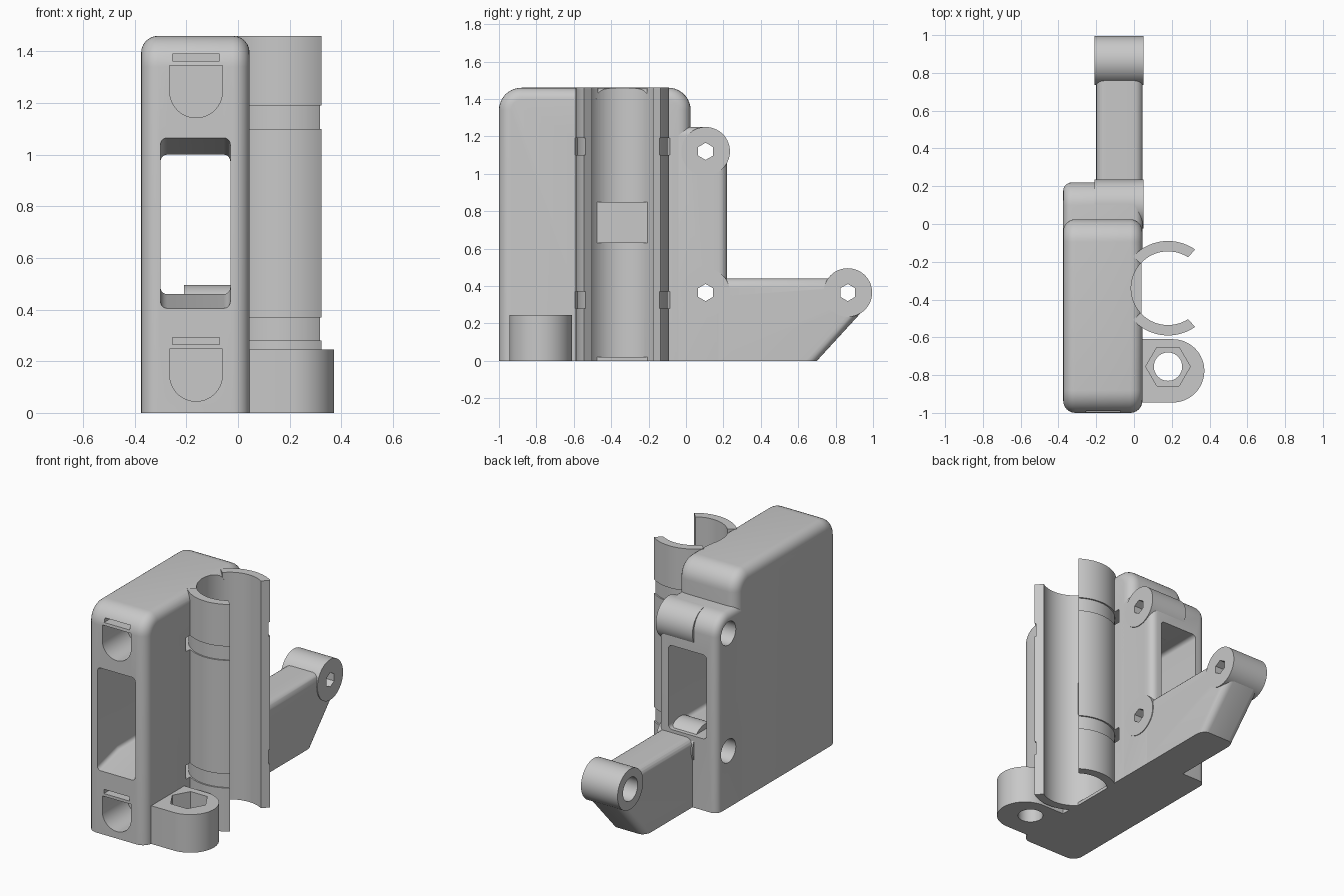
import bpy, bmesh
from math import cos, sin, radians

cube = bpy.data.objects.get("Cube")
if cube:
    bpy.data.objects.remove(cube)

GREY = (0.58, 0.58, 0.58, 1)
grey = bpy.data.materials.new("plain grey")
grey.use_nodes = True
grey.diffuse_color = GREY
grey.node_tree.nodes["Principled BSDF"].inputs["Base Color"].default_value = GREY

PLACE = {
    "x": lambda a, b, d: (d, a, b),
    "y": lambda a, b, d: (a, d, b),
    "z": lambda a, b, d: (a, b, d),
}


def arc(center, r, start, end, n=32):
    angles = [radians(start + (end - start) * i / n) for i in range(n + 1)]
    return [(center[0] + r * cos(t), center[1] + r * sin(t)) for t in angles]


def circle(center, r, n=48, turn=0):
    return arc(center, r, turn, turn + 360, n)[:-1]


def rect(a0, a1, b0, b1):
    return [(a0, b0), (a1, b0), (a1, b1), (a0, b1)]


def soft_rect(a0, a1, b0, b1, r):
    """Rectangle with rounded corners."""
    corners = [(a1 - r, b1 - r, 0), (a0 + r, b1 - r, 90), (a0 + r, b0 + r, 180), (a1 - r, b0 + r, 270)]
    return [p for a, b, t in corners for p in arc((a, b), r, t, t + 90, 5)]


def loft(name, axis, sections, bevel=0, edge_rule=None):
    """Join matching outlines, each given as (depth, points), into a solid."""
    bm = bmesh.new()
    rings = [[bm.verts.new(PLACE[axis](a, b, d)) for a, b in pts] for d, pts in sections]
    n = len(rings[0])
    for low, high in zip(rings, rings[1:]):
        for i in range(n):
            j = (i + 1) % n
            bm.faces.new((low[i], low[j], high[j], high[i]))
    bm.faces.new(rings[0][::-1])
    bm.faces.new(rings[-1])
    bmesh.ops.recalc_face_normals(bm, faces=bm.faces)
    if bevel:
        chosen = [e for e in bm.edges if edge_rule(*[v.co for v in e.verts])]
        bmesh.ops.bevel(bm, geom=chosen, offset=bevel, segments=5, profile=0.5,
                        affect="EDGES", clamp_overlap=True)
    mesh = bpy.data.meshes.new(name)
    bm.to_mesh(mesh)
    bm.free()
    mesh.materials.append(grey)
    obj = bpy.data.objects.new(name, mesh)
    bpy.context.collection.objects.link(obj)
    return obj


def prism(name, axis, pts, lo, hi, **kw):
    return loft(name, axis, [(lo, pts), (hi, pts)], **kw)


def side_rim(a, b):
    """Edges around a side face, apart from the floor edges."""
    return abs(a.x - b.x) < 1e-5 and max(a.z, b.z) > 0.001


LEFT, RIGHT = 0.045, -0.375
ROD = (0.18, -0.34)
NUT = (0.18, -0.755)
PIVOTS = {"upper": (0.105, 1.12), "lower": (0.105, 0.365), "arm": (0.865, 0.365)}


# Housing: arched side outline, drawn in towards both side faces to round them
def housing_outline(inset):
    r = 0.12 - inset
    return [(-1 + inset, 0), (0.025 - inset, 0)] \
        + arc((-0.095, 1.34), r, 0, 90, 10) + arc((-0.88, 1.34), r, 90, 180, 10)


ROUND = 0.065
steps = [radians(15 * i) for i in range(7)]
rim = [(ROUND * (1 - cos(t)), housing_outline(ROUND * (1 - sin(t)))) for t in steps]
body = loft("main_body", "x", [(RIGHT + d, pts) for d, pts in rim]
            + [(LEFT - d, pts) for d, pts in reversed(rim)])

# Lower block behind the housing
block_side = [(-0.06, 0), (0.22, 0)] + arc((0.1, 1.13), 0.12, 0, 90, 10) + [(-0.06, 1.25)]
block = prism("back_block", "x", block_side, RIGHT, LEFT, bevel=0.045,
              edge_rule=lambda a, b: side_rim(a, b) and max(a.y, b.y) > 0.1)

# Hinge arm
arm_side = [(0.1, 0), (0.7, 0), (0.975, 0.3), (0.865, 0.44), (0.1, 0.44)]
arm = prism("hinge_arm", "x", arm_side, -0.2, LEFT, bevel=0.045,
            edge_rule=lambda a, b: side_rim(a, b) and max(a.y, b.y) > 0.2)

# Hinge barrels
barrels = [prism(key + "_barrel", "x", circle(c, 0.13, 64), -0.21, 0.05)
           for key, c in PIVOTS.items()]

# Clip jaws
jaws = []
for key, sign in (("back", 1), ("front", -1)):
    outline = arc(ROD, 0.25, sign * 55, sign * 138) + arc(ROD, 0.195, sign * 138, sign * 57)
    jaws.append(prism(key + "_clip_jaw", "z", outline, 0, 1.46))

# Nut lug
lug_outline = [(0, -0.61), (0, -0.945)] + arc((0.205, -0.7775), 0.1675, -90, 90)
lug = prism("nut_lug", "z", lug_outline, 0, 0.245)

# Cutters, each with the parts it goes through
cuts = []


def cutter(obj, *targets):
    cuts.append((obj, targets))


window = soft_rect(-0.3, -0.03, 0.46, 1.0, 0.025)
flare = soft_rect(-0.3, -0.03, 0.405, 1.065, 0.025)
cutter(loft("window_cutter", "y", [(-1.05, flare), (-0.999, flare), (-0.8, window), (0.4, window)]),
       body, block, barrels[0])

for z in (0.147, 1.245):
    d_shape = arc((-0.1625, z), 0.102, 180, 360) + [(-0.0605, z + 0.1), (-0.2645, z + 0.1)]
    cutter(prism("front_pocket_cutter", "y", d_shape, -1.1, -0.75), body)
    cutter(prism("front_slot_cutter", "y", rect(-0.253, -0.072, z + 0.118, z + 0.145),
                 -1.1, -0.9), body)

cutter(prism("rod_cutter", "z", circle(ROD, 0.195, 96), -0.1, 1.6), body)
for z in (0.28, 1.1):
    band = arc(ROD, 0.288, 40, 320, 80) + arc(ROD, 0.241, 320, 40, 80)
    cutter(prism("strap_groove_cutter", "z", band, z, z + 0.09), body, *jaws)

for (key, c), barrel in zip(PIVOTS.items(), barrels):
    parts = [barrel] + ([block, body] if key != "arm" else []) + ([arm] if key != "upper" else [])
    cutter(prism(key + "_bolt_cutter", "x", circle(c, 0.046, 6, 30), -0.5, 0.2), *parts)
    cutter(prism(key + "_bore_cutter", "x", circle(c, 0.075), -0.5, -0.05), *parts)

cutter(prism("nut_cutter", "z", circle(NUT, 0.118, 6), 0.12, 0.4), lug)
cutter(prism("screw_cutter", "z", circle(NUT, 0.075), -0.1, 0.4), lug)

for tool, targets in cuts:
    tool.hide_render = True
    for target in targets:
        mod = target.modifiers.new("cut", "BOOLEAN")
        mod.operation = "DIFFERENCE"
        mod.solver = "EXACT"
        mod.object = tool
        bpy.context.view_layer.objects.active = target
        bpy.ops.object.modifier_apply(modifier=mod.name)
for tool, _ in cuts:
    bpy.data.objects.remove(tool)

# Flat rests inside the clip
pads = [prism(key + "_clip_rest", "z", rect(-0.02, 0.04, -0.475, -0.205), lo, hi)
        for key, lo, hi in (("bottom", 0, 0.02), ("middle", 0.63, 0.85))]

# Smooth shading with sharp edges kept
bpy.ops.object.select_all(action="DESELECT")
for obj in [body, block, arm, lug] + barrels + jaws + pads:
    obj.select_set(True)
    bpy.context.view_layer.objects.active = obj
bpy.ops.object.shade_smooth_by_angle(angle=radians(30))
